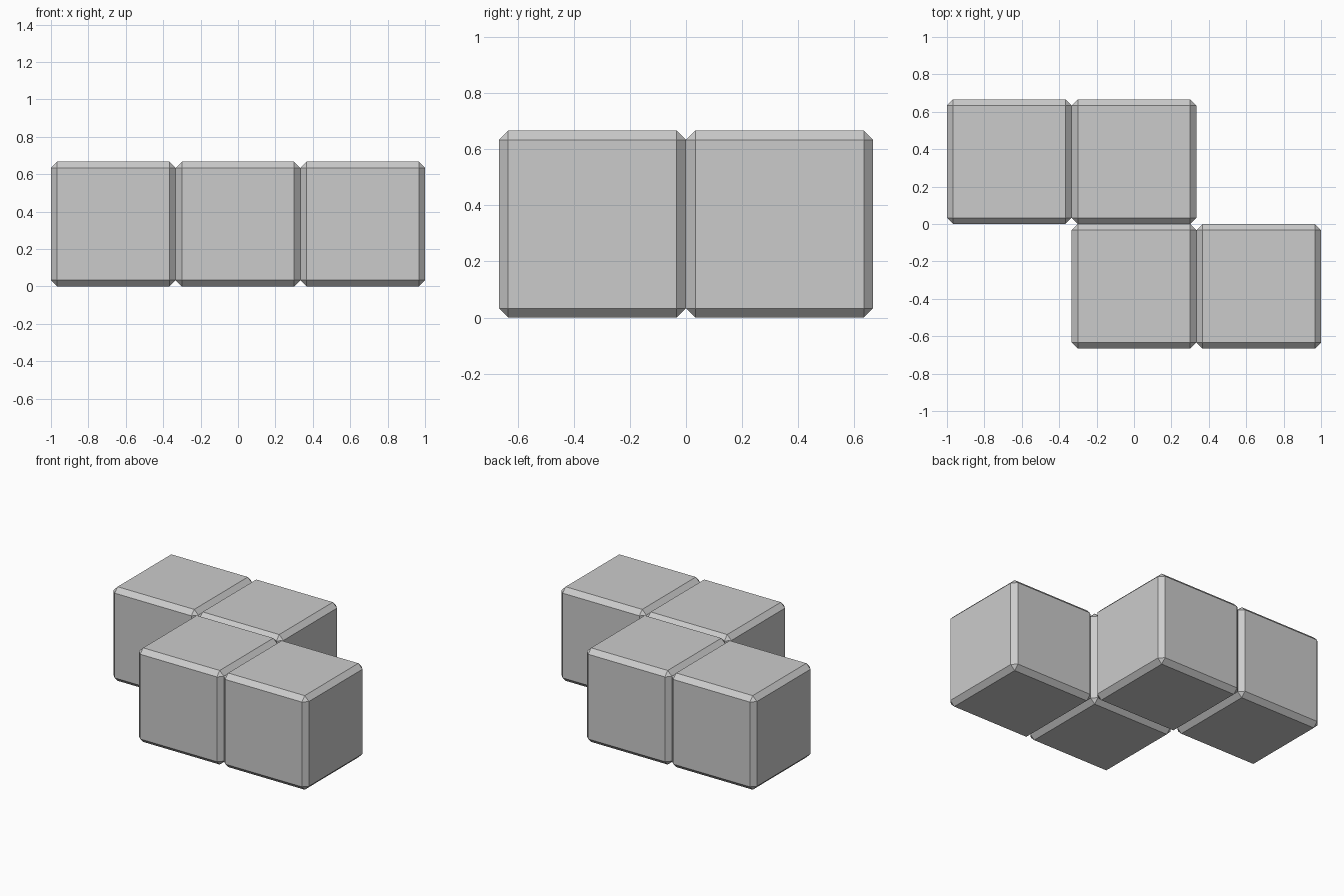
import bpy
import bmesh

if "Cube" in bpy.data.objects:
    bpy.data.objects.remove(bpy.data.objects["Cube"])

SIDE = 2 / 3       # edge length of one block
CHAMFER = 0.033    # flat bevel on every edge


def add_block(name, x, y):
    """One chamfered cube resting on the ground."""
    bm = bmesh.new()
    bmesh.ops.create_cube(bm, size=SIDE)
    bmesh.ops.bevel(bm, geom=bm.edges[:], offset=CHAMFER, segments=1,
                    affect='EDGES', profile=0.5)
    mesh = bpy.data.meshes.new(name)
    bm.to_mesh(mesh)
    bm.free()
    block = bpy.data.objects.new(name, mesh)
    block.location = (x, y, SIDE / 2)
    bpy.context.collection.objects.link(block)


# Z-shaped piece: two blocks in the back row, two in the front row
layout = {
    "back_left_block": (-1, 0.5),
    "back_middle_block": (0, 0.5),
    "front_middle_block": (0, -0.5),
    "front_right_block": (1, -0.5),
}
for name, (col, row) in layout.items():
    add_block(name, col * SIDE, row * SIDE)
